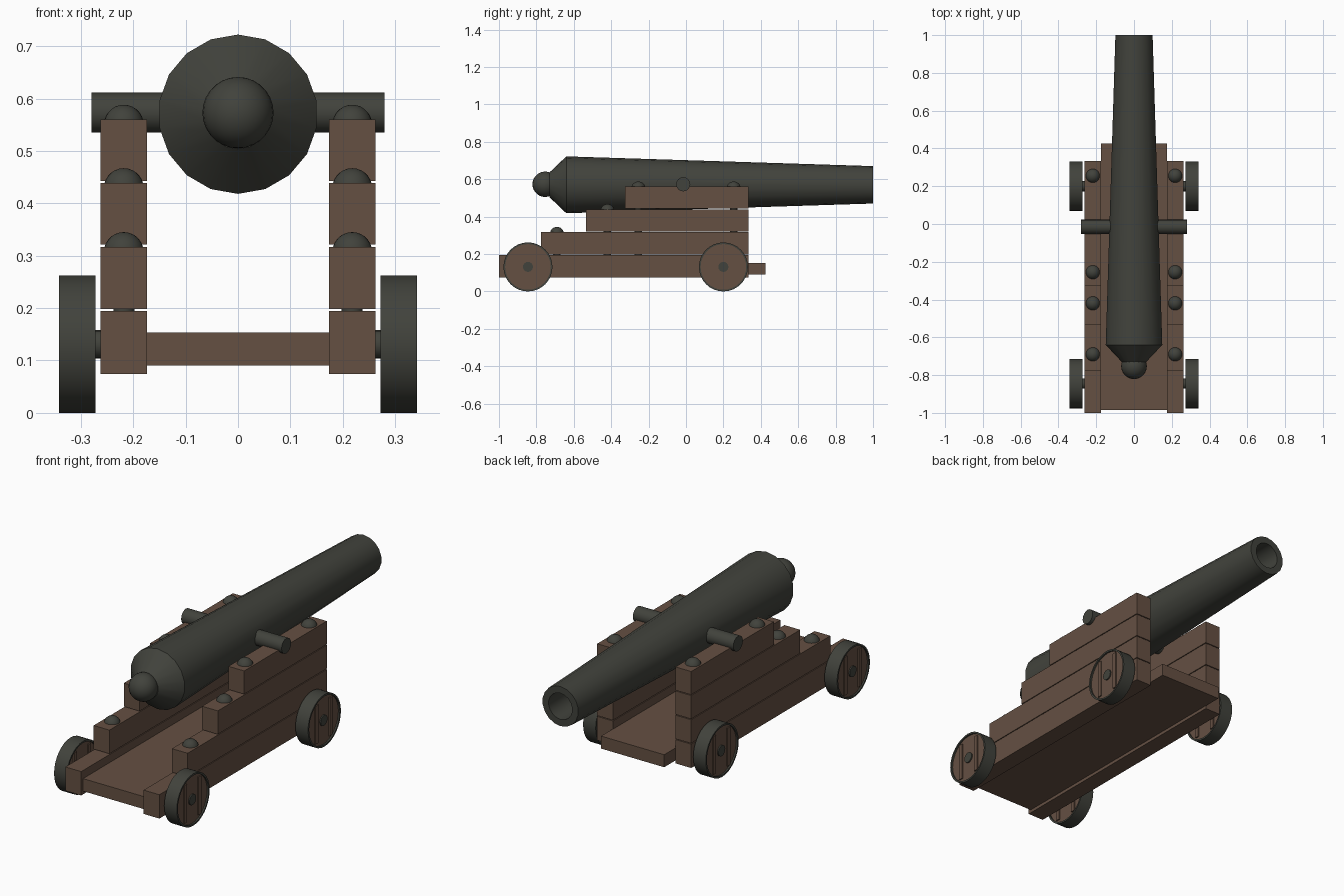
import bpy, bmesh, math
from mathutils import Matrix, Vector

cube = bpy.data.objects.get("Cube")
if cube:
    bpy.data.objects.remove(cube, do_unlink=True)


def material(name, rgb):
    m = bpy.data.materials.new(name)
    m.use_nodes = True
    m.diffuse_color = (*rgb, 1)
    bsdf = next(n for n in m.node_tree.nodes if n.type == 'BSDF_PRINCIPLED')
    bsdf.inputs["Base Color"].default_value = (*rgb, 1)
    bsdf.inputs["Roughness"].default_value = 0.8
    return m


wood = material("brown wood", (0.13, 0.08, 0.055))
iron = material("dark iron", (0.053, 0.055, 0.045))


def finish(name, bm, mat, smooth=False):
    bmesh.ops.remove_doubles(bm, verts=bm.verts, dist=1e-5)
    bmesh.ops.recalc_face_normals(bm, faces=bm.faces)
    mesh = bpy.data.meshes.new(name)
    bm.to_mesh(mesh)
    bm.free()
    mesh.materials.append(mat)
    ob = bpy.data.objects.new(name, mesh)
    bpy.context.collection.objects.link(ob)
    if smooth:
        bpy.ops.object.select_all(action='DESELECT')
        ob.select_set(True)
        bpy.context.view_layer.objects.active = ob
        bpy.ops.object.shade_smooth_by_angle(angle=math.radians(32))
    return ob


def box(name, x, y, z, mat=wood):
    """Box from (low, high) pairs on each axis."""
    bm = bmesh.new()
    bmesh.ops.create_cube(bm, size=1)
    for v in bm.verts:
        v.co = [(a + b) / 2 + c * (b - a) for (a, b), c in zip((x, y, z), v.co)]
    return finish(name, bm, mat)


def lathe(name, profile, axis, centre, mat=iron, sides=18):
    """Spin (radius, distance) points round the x, y or z axis."""
    bm = bmesh.new()
    rings = []
    for i in range(sides):
        a = math.tau * i / sides
        ring = []
        for r, t in profile:
            u, w = r * math.sin(a), r * math.cos(a)
            p = {'x': (t, u, w), 'y': (u, t, w), 'z': (u, w, t)}[axis]
            ring.append(bm.verts.new(Vector(p) + Vector(centre)))
        rings.append(ring)
    for i in range(sides):
        a, b = rings[i], rings[(i + 1) % sides]
        for j in range(len(profile) - 1):
            bm.faces.new((a[j], a[j + 1], b[j + 1], b[j]))
    bmesh.ops.dissolve_degenerate(bm, dist=1e-6, edges=bm.edges)
    return finish(name, bm, mat, smooth=True)


def rod(name, radius, low, high, axis, centre, sides=16):
    return lathe(name, [(0, low), (radius, low), (radius, high), (0, high)],
                 axis, centre, sides=sides)


def ball(name, radius, centre):
    bm = bmesh.new()
    bmesh.ops.create_uvsphere(bm, u_segments=24, v_segments=14, radius=radius,
                              matrix=Matrix.Translation(centre))
    return finish(name, bm, iron, smooth=True)


# Barrel with hollow bore, breech knob and trunnions
AXIS_Z = 0.57
lathe("barrel", [(0, -0.73), (0.066, -0.73), (0.152, -0.64), (0.1, 1),
                 (0.066, 1), (0.066, 0.5), (0, 0.5)], 'y', (0, 0, AXIS_Z))
ball("breech_knob", 0.068, (0, -0.753, 0.573))
rod("trunnion", 0.038, -0.28, 0.28, 'x', (0, -0.015, 0.573))

# Carriage floor
box("carriage_floor", (-0.176, 0.176), (-0.985, 0.425), (0.09, 0.153))

# Stepped cheeks: back end of each plank, bottom, top, bolt positions
steps = [(-1.0, 0.074, 0.194, []),
         (-0.775, 0.198, 0.317, [-0.69]),
         (-0.535, 0.321, 0.439, [-0.42]),
         (-0.325, 0.443, 0.56, [-0.255, 0.255])]

for side, s in (("left", 1), ("right", -1)):
    def span(a, b):
        return tuple(sorted((s * a, s * b)))

    for i, (back, low, high, bolts) in enumerate(steps):
        box(f"{side}_cheek_plank_{i + 1}", span(0.174, 0.262), (back, 0.333), (low, high))
        for y in bolts:
            ball(f"{side}_bolt_head", 0.038, (s * 0.218, y, high - 0.01))
            rod(f"{side}_bolt_shank", 0.02, 0.1, high, 'z', (s * 0.218, y, 0))

    # Wheels: iron tyre, wooden disc, raised battens and iron axle
    for place, y in (("breech", -0.845), ("muzzle", 0.2)):
        name = f"{side}_{place}"
        hub = (s * 0.307, y, 0.131)
        lathe(name + "_tyre", [(0.122, -0.035), (0.131, -0.035), (0.131, 0.035),
                               (0.122, 0.035), (0.122, -0.035)], 'x', hub, sides=32)
        lathe(name + "_wheel", [(0, -0.027), (0.123, -0.027), (0.123, 0.027),
                                (0, 0.027)], 'x', hub, mat=wood, sides=32)
        rod(name + "_axle", 0.027, -0.06, 0.033, 'x', hub) if s > 0 else \
            rod(name + "_axle", 0.027, -0.033, 0.06, 'x', hub)
        for d in (-0.056, 0.056):
            for face in (-1, 1):
                x = hub[0] + face * 0.029
                box(name + "_batten", (x - 0.004, x + 0.004),
                    (y + d - 0.011, y + d + 0.011), (0.035, 0.227))
